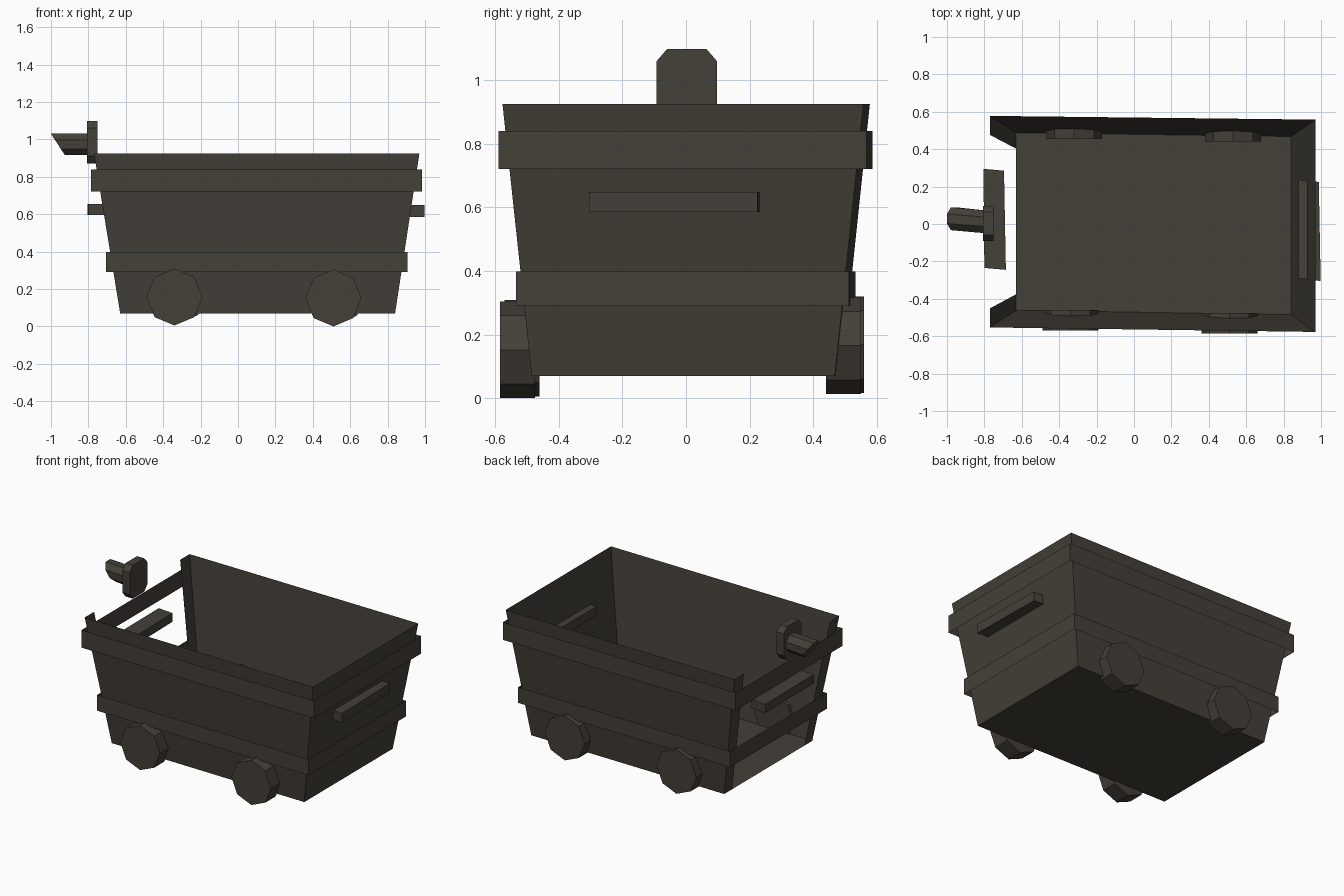
import bpy, math
from mathutils import Vector

if "Cube" in bpy.data.objects:
    bpy.data.objects.remove(bpy.data.objects["Cube"])

iron = bpy.data.materials.new("dark iron")
iron.diffuse_color = (0.058, 0.050, 0.040, 1)
iron.use_nodes = True
iron.node_tree.nodes["Principled BSDF"].inputs["Base Color"].default_value = iron.diffuse_color


def make(name, verts, faces):
    me = bpy.data.meshes.new(name)
    me.from_pydata([tuple(v) for v in verts], [], faces)
    me.materials.append(iron)
    ob = bpy.data.objects.new(name, me)
    bpy.context.collection.objects.link(ob)
    return ob


def loft(name, ring_a, ring_b, caps=True):
    """Skin between two rings, optionally capped."""
    n = len(ring_a)
    faces = [(i, (i + 1) % n, n + (i + 1) % n, n + i) for i in range(n)]
    if caps:
        faces += [tuple(reversed(range(n))), tuple(range(n, 2 * n))]
    return make(name, list(ring_a) + list(ring_b), faces)


def corners(x0, x1, front, back, z):
    """Slightly skewed rectangle: front-left, front-right, back-right, back-left."""
    return [Vector((x0, front + 0.012, z)), Vector((x1, front - 0.012, z)),
            Vector((x1, back - 0.01, z)), Vector((x0, back + 0.01, z))]


# tub: floor, three walls, and narrow strips either side of the open left end
bot = corners(-0.63, 0.84, -0.473, 0.478, 0.07)
top = corners(-0.77, 0.97, -0.565, 0.568, 0.925)
inner = [bot[0].lerp(bot[3], 0.09), top[0].lerp(top[3], 0.09),
         bot[3].lerp(bot[0], 0.09), top[3].lerp(top[0], 0.09)]
make("tub", bot + top + inner,
     [(3, 2, 1, 0), (0, 1, 5, 4), (1, 2, 6, 5), (2, 3, 7, 6),
      (8, 0, 4, 9), (3, 10, 11, 7)])

# open sheet-metal bands around the tub
for name, x0, x1, f, b, z0, z1 in (
        ("upper_band", -0.785, 0.985, -0.578, 0.577, 0.72, 0.84),
        ("lower_band", -0.705, 0.907, -0.523, 0.523, 0.29, 0.398)):
    loft(name, corners(x0, x1, f, b, z0), corners(x0, x1, f, b, z1), False)

# end handles
for name, pts, z0, z1 in (
        ("left_handle", [(-0.80, -0.235), (-0.685, -0.245), (-0.695, 0.285), (-0.805, 0.295)], 0.595, 0.655),
        ("right_handle", [(0.88, -0.29), (0.998, -0.305), (0.988, 0.225), (0.88, 0.235)], 0.585, 0.648)):
    loft(name, [(x, y, z0) for x, y in pts], [(x, y, z1) for x, y in pts])

# octagonal wheels
for name, cx, cz, y0, y1 in (
        ("front_left_wheel", -0.34, 0.157, -0.57, -0.46),
        ("front_right_wheel", 0.51, 0.152, -0.585, -0.475),
        ("back_left_wheel", -0.32, 0.168, 0.455, 0.56),
        ("back_right_wheel", 0.53, 0.165, 0.44, 0.55)):
    ang = [i * math.pi / 4 for i in range(8)]
    loft(name, *[[(cx + 0.15 * math.cos(a), y, cz + 0.152 * math.sin(a)) for a in ang]
                 for y in (y0, y1)])

# hook back plate with chamfered corners
outline = [(-0.092, 0.91), (-0.06, 0.87), (0.065, 0.87), (0.097, 0.91),
           (0.097, 1.06), (0.065, 1.097), (-0.06, 1.097), (-0.092, 1.06)]
loft("hook_plate", [(-0.808, y, z) for y, z in outline], [(-0.752, y, z) for y, z in outline])

# stub with a slanted end
ring_in, ring_out = [], []
for i in range(8):
    a = math.pi / 8 + i * math.pi / 4
    y, z = 0.066 * math.cos(a), 0.973 + 0.0625 * math.sin(a)
    ring_in.append((-0.80, 0.012 + y, z))
    ring_out.append((-1.0 + (1.03 - z) * 0.65, 0.028 + y, z))
loft("hook_stub", ring_in, ring_out)
